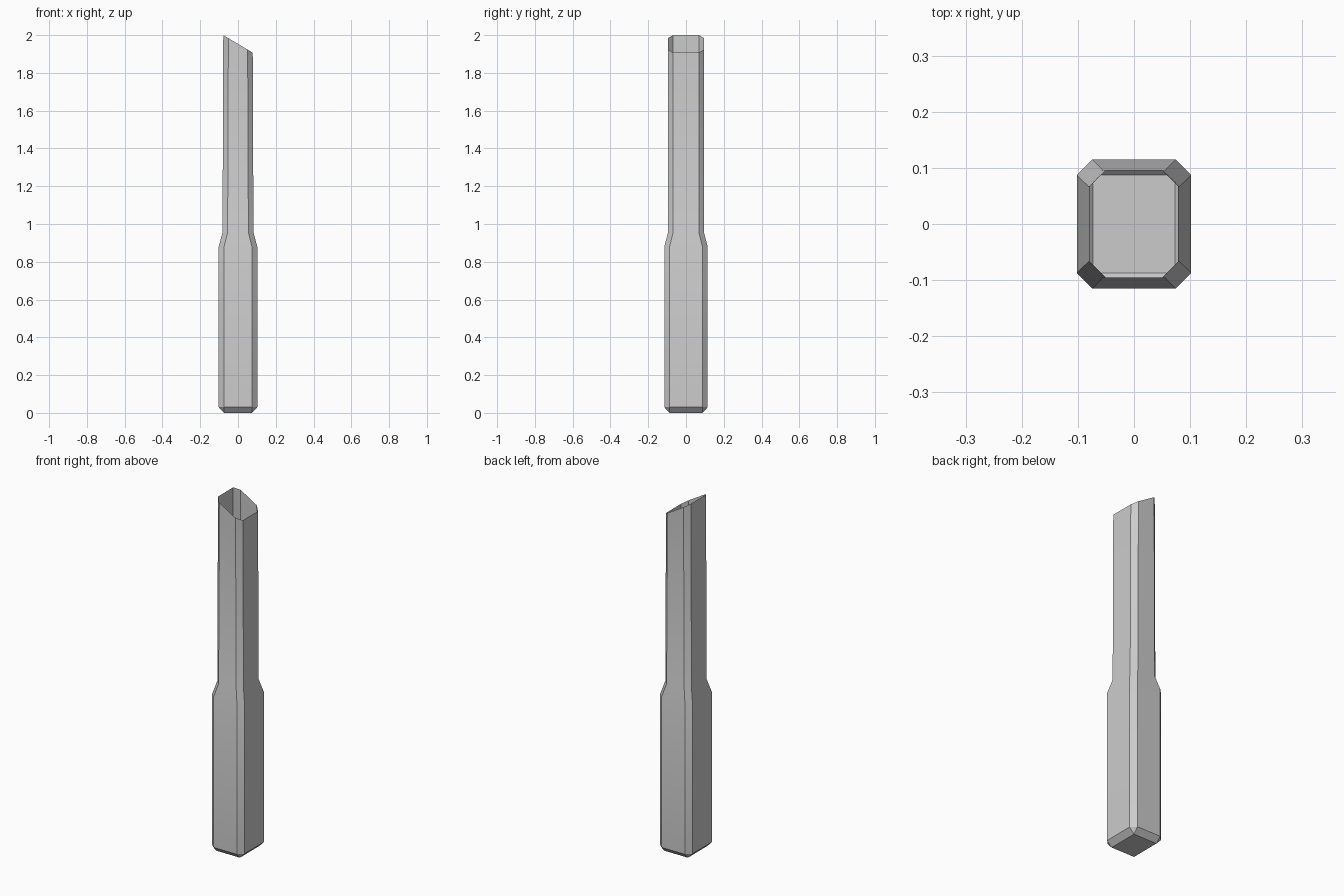
import bpy, bmesh, math

if "Cube" in bpy.data.objects:
    bpy.data.objects.remove(bpy.data.objects["Cube"])


def section(bm, hx, hy, c, z_left, z_right):
    """Chamfered rectangle ring; height runs from z_left to z_right across x."""
    pts = [(hx, -hy + c), (hx, hy - c), (hx - c, hy), (-hx + c, hy),
           (-hx, hy - c), (-hx, -hy + c), (-hx + c, -hy), (hx - c, -hy)]
    slope = (z_right - z_left) / (2 * hx)
    return [bm.verts.new((x, y, z_left + slope * (x + hx))) for x, y in pts]


# Cross-sections from base to slanted open mouth: half x, half y, chamfer, z left, z right
profile = [
    (0.073, 0.087, 0.0, 0.0, 0.0),
    (0.102, 0.115, 0.028, 0.03, 0.03),
    (0.102, 0.115, 0.028, 0.88, 0.88),
    (0.082, 0.095, 0.027, 0.955, 0.955),
    (0.078, 0.095, 0.027, 2.0, 1.907),
]

# Handle and hollow shaft as one open shell
bm = bmesh.new()
rings = [section(bm, *p) for p in profile]
for a, b in zip(rings, rings[1:]):
    for i in range(8):
        j = (i + 1) % 8
        bm.faces.new((a[i], a[j], b[j], b[i]))
bm.faces.new(rings[0][::-1])

# Merge the square-cornered base
bmesh.ops.remove_doubles(bm, verts=bm.verts[:], dist=0.0005)

mesh = bpy.data.meshes.new("handle_shaft")
bm.to_mesh(mesh)
bm.free()
obj = bpy.data.objects.new("handle_shaft", mesh)
bpy.context.collection.objects.link(obj)

# Soft shoulder, sharp chamfers
bpy.context.view_layer.objects.active = obj
obj.select_set(True)
bpy.ops.object.shade_smooth_by_angle(angle=math.radians(30))
